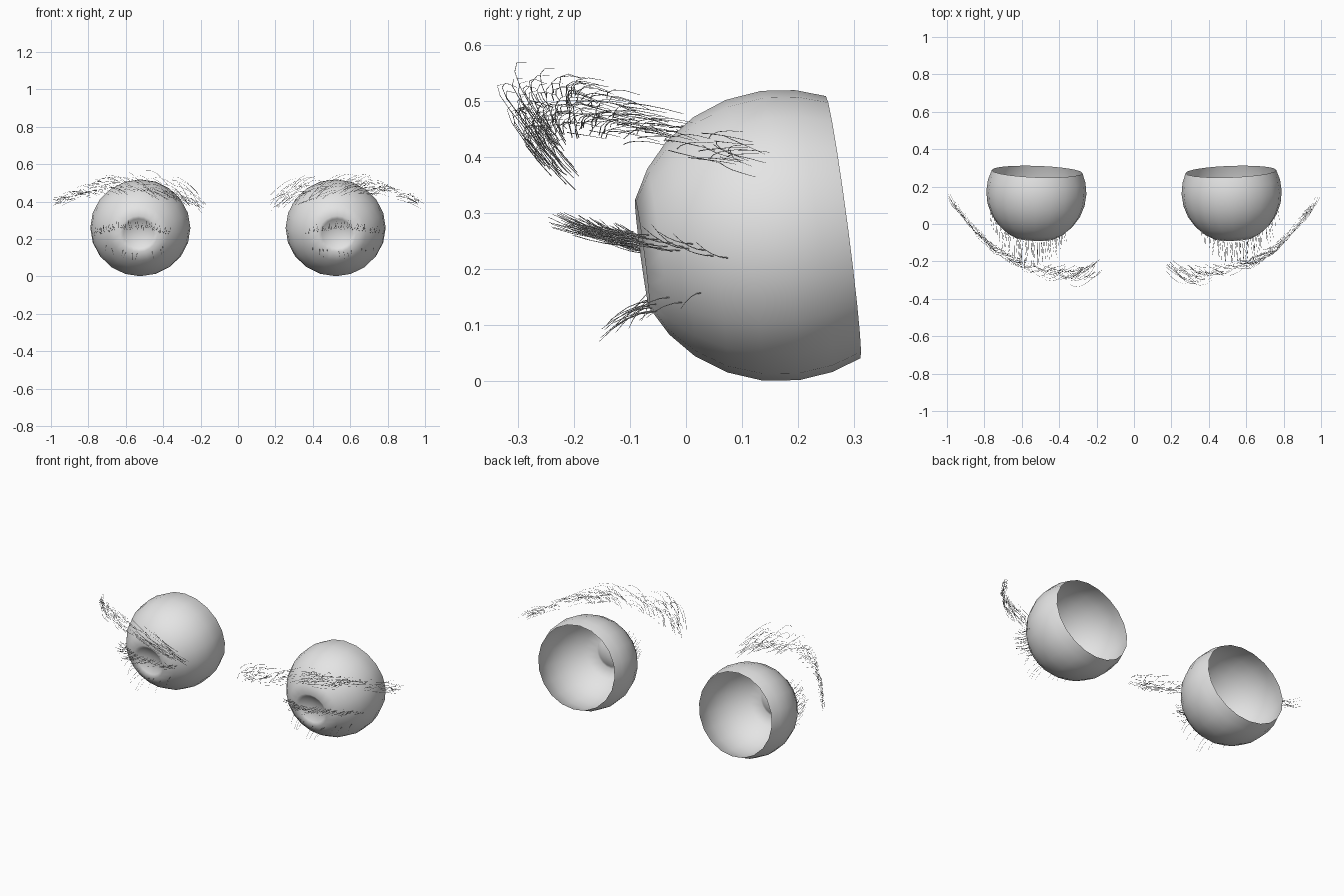
import bpy
import bmesh
import math
import random
from mathutils import Vector, Matrix

cube = bpy.data.objects.get("Cube")
if cube:
    bpy.data.objects.remove(cube, do_unlink=True)


def make_material(name, colour):
    mat = bpy.data.materials.new(name)
    mat.use_nodes = True
    mat.diffuse_color = colour
    mat.node_tree.nodes["Principled BSDF"].inputs["Base Color"].default_value = colour
    return mat


GREY = make_material("light grey", (0.78, 0.78, 0.78, 1))
RADIUS = 0.26
CENTRE = Vector((0.522, 0.168, RADIUS))


def add_object(name, data):
    obj = bpy.data.objects.new(name, data)
    bpy.context.collection.objects.link(obj)
    data.materials.append(GREY)
    return obj


def eyeball(name, side):
    """Open shell turned around its viewing axis, with a dished front."""
    sides = 20
    profile = [(0.03, 0.212), (0.06, 0.22), (0.08, 0.231)]
    for degrees in (22, 35, 48, 62, 76, 90, 103, 115):
        a = math.radians(degrees)
        profile.append((RADIUS * math.sin(a), RADIUS * math.cos(a)))
    bm = bmesh.new()
    rings = []
    for r, d in profile:
        ring = []
        for i in range(sides):
            a = math.tau * i / sides
            ring.append(bm.verts.new((1.03 * r * math.cos(a), -1.03 * d, r * math.sin(a))))
        rings.append(ring)
    tip = bm.verts.new((0, -0.216, 0))
    for i in range(sides):
        j = (i + 1) % sides
        bm.faces.new((tip, rings[0][i], rings[0][j]))
        for a, b in zip(rings, rings[1:]):
            bm.faces.new((a[i], b[i], b[j], a[j]))
    bm.normal_update()
    if sum(f.normal.dot(f.calc_center_median()) for f in bm.faces) < 0:
        bmesh.ops.reverse_faces(bm, faces=bm.faces)
    # Look slightly down and outwards
    turn = Matrix.Rotation(math.radians(2 * side), 4, "Z") @ Matrix.Rotation(math.radians(7.5), 4, "X")
    place = Matrix.Translation((side * CENTRE.x, CENTRE.y, CENTRE.z))
    bmesh.ops.transform(bm, matrix=place @ turn, verts=bm.verts)
    mesh = bpy.data.meshes.new(name)
    bm.to_mesh(mesh)
    bm.free()
    for p in mesh.polygons:
        p.use_smooth = True
    add_object(name, mesh)


def hair_object(name, strands, side, thickness):
    """Thin tapered tubes, one for each strand."""
    curve = bpy.data.curves.new(name, "CURVE")
    curve.dimensions = "3D"
    curve.bevel_depth = thickness
    curve.bevel_resolution = 0
    for strand in strands:
        spline = curve.splines.new("POLY")
        spline.points.add(len(strand) - 1)
        for i, (point, co) in enumerate(zip(spline.points, strand)):
            point.co = (side * co.x, co.y, co.z, 1)
            point.radius = 1 - 0.6 * i / (len(strand) - 1)
    obj = add_object(name, curve)
    bpy.ops.object.select_all(action="DESELECT")
    obj.select_set(True)
    bpy.context.view_layer.objects.active = obj
    bpy.ops.object.convert(target="MESH")


# Middle line of the brow, from the inner end to the outer end
BROW = [Vector(p) for p in (
    (0.17, -0.235, 0.385), (0.32, -0.26, 0.435), (0.48, -0.245, 0.465),
    (0.62, -0.205, 0.48), (0.75, -0.13, 0.465), (0.86, -0.02, 0.435),
    (0.94, 0.08, 0.405), (0.995, 0.15, 0.385))]


def on_brow(t):
    f = min(max(t, 0), 0.999) * (len(BROW) - 1)
    i = int(f)
    return BROW[i].lerp(BROW[i + 1], f - i)


def brow_strands(rng, count=120):
    """Strands swept up and outwards, narrowing to the outer end."""
    strands = []
    for _ in range(count):
        t = rng.random() ** 1.15 * 0.9
        width = 0.055 * (1 - t) ** 0.5 * rng.uniform(-1, 1)
        rise = 0.055 * (1 - t) * rng.uniform(0.2, 1.3)
        length = rng.uniform(0.06, 0.14)
        depth = rng.uniform(-0.02, 0.035) * (1 - 0.5 * t)
        splay = rng.uniform(-0.02, 0.02)
        strand = []
        for k in range(5):
            s = k / 4
            p = on_brow(t + length * s)
            lift = width * (1 - 0.3 * s) + rise * math.sin(s * 2) + splay * s
            p.z += lift
            p.y += depth - lift * 0.6 * (1 - 2 * t) - 0.015 * math.sin(math.pi * s)
            strand.append(p)
        strands.append(strand)
    return strands


def surface_point(x, z):
    """Point on the front of the left eyeball."""
    dx, dz = (x - CENTRE.x) / 1.03, z - CENTRE.z
    depth = math.sqrt(max(RADIUS ** 2 - dx * dx - dz * dz, 0))
    return Vector((x, CENTRE.y - 1.03 * depth, z))


def lash_strands(rng, count, x_range, root_height, bow, length, lift):
    """Row of lashes along an arched lid line, fanning outwards."""
    strands = []
    for i in range(count):
        u = (i + rng.random()) / count
        arch = math.sin(math.pi * u)
        x = x_range[0] + (x_range[1] - x_range[0]) * u
        root = surface_point(x, root_height + bow * arch + rng.uniform(-0.01, 0.01))
        reach = length * (0.4 + 0.6 * arch) * rng.uniform(0.7, 1.1)
        fan = (x - CENTRE.x) * 0.3 + rng.uniform(-0.12, 0.12)
        rise = lift * rng.uniform(0.5, 1.2)
        strand = []
        for k in range(5):
            s = k / 4
            strand.append(root + Vector((fan * reach * s, -reach * s, rise * s * s)))
        strands.append(strand)
    return strands


for side, label in ((1, "left"), (-1, "right")):
    rng = random.Random(8 + side)
    eyeball(label + "_eyeball", side)
    hair_object(label + "_eyebrow", brow_strands(rng), side, 0.0009)
    upper = lash_strands(rng, 52, (0.36, 0.77), 0.228, 0.03, 0.138, 0.035)
    hair_object(label + "_upper_lashes", upper, side, 0.001)
    lower = lash_strands(rng, 11, (0.38, 0.73), 0.165, -0.035, 0.09, -0.045)
    hair_object(label + "_lower_lashes", lower, side, 0.001)
